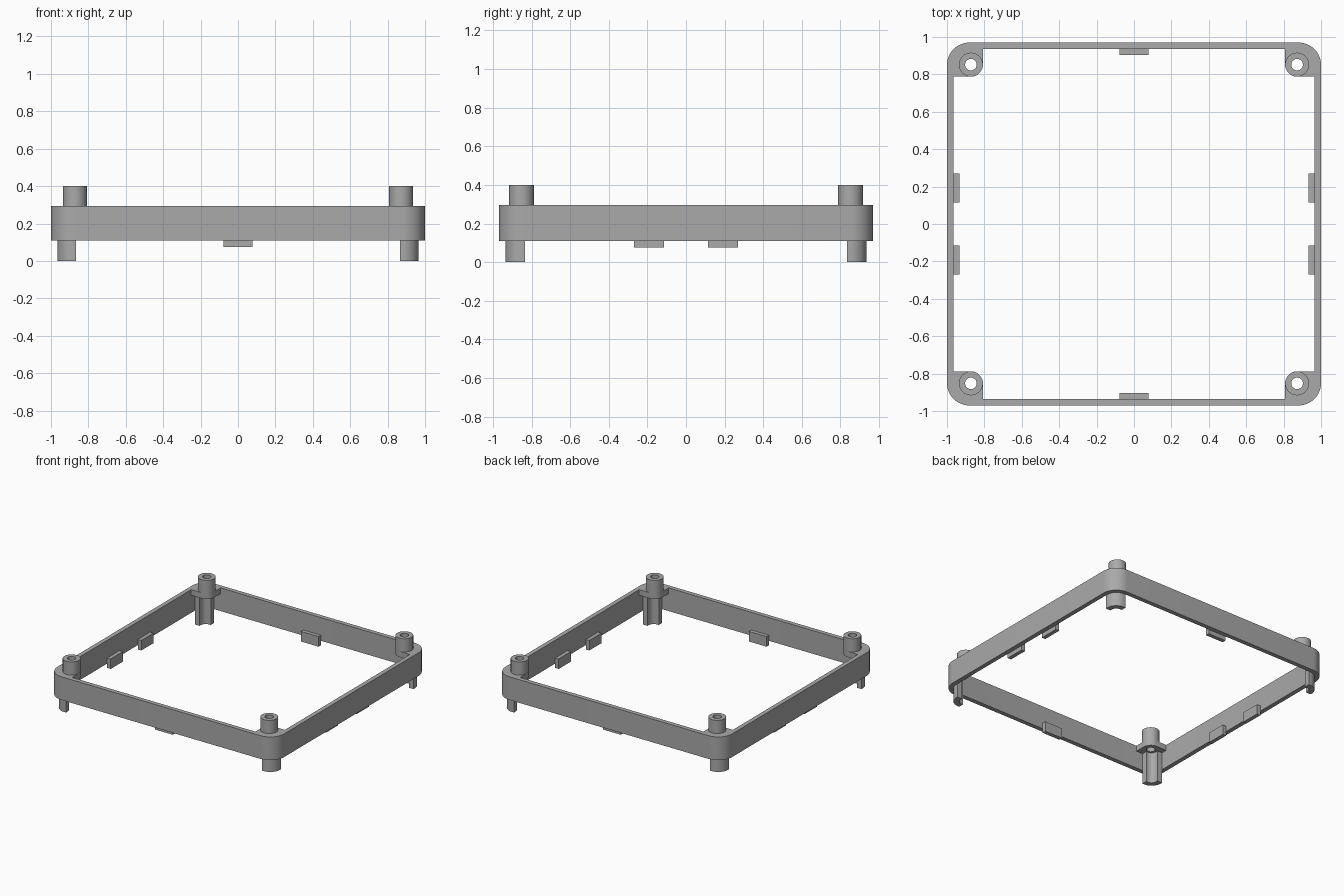
import bpy, bmesh, math

cube = bpy.data.objects.get("Cube")
if cube:
    bpy.data.objects.remove(cube, do_unlink=True)

# Single grey plastic
GREY = (0.4, 0.4, 0.4, 1.0)
plastic = bpy.data.materials.new("grey plastic")
plastic.use_nodes = True
plastic.diffuse_color = GREY
plastic.node_tree.nodes["Principled BSDF"].inputs["Base Color"].default_value = GREY


def arc(cx, cy, r, start, end, steps=12):
    angles = [math.radians(start + (end - start) * i / steps) for i in range(steps + 1)]
    return [(cx + r * math.cos(a), cy + r * math.sin(a)) for a in angles]


def circle(cx, cy, r, steps=40):
    return arc(cx, cy, r, 0, 360, steps)[:-1]


def rounded_rectangle(half_x, half_y, r):
    points = []
    for start, sx, sy in ((0, 1, 1), (90, -1, 1), (180, -1, -1), (270, 1, -1)):
        points += arc(sx * (half_x - r), sy * (half_y - r), r, start, start + 90)
    return points


def prism(name, loops, z0, z1, sx=1, sy=1):
    """Extrude an outline, with any further loops as holes."""
    bm = bmesh.new()
    edges = []
    for loop in loops:
        verts = [bm.verts.new((sx * x, sy * y, z0)) for x, y in loop]
        edges += [bm.edges.new((v, verts[i - 1])) for i, v in enumerate(verts)]
    bmesh.ops.triangle_fill(bm, use_beauty=True, use_dissolve=False, edges=edges)
    result = bmesh.ops.extrude_face_region(bm, geom=bm.faces[:])
    top = [g for g in result["geom"] if isinstance(g, bmesh.types.BMVert)]
    bmesh.ops.translate(bm, verts=top, vec=(0, 0, z1 - z0))
    bmesh.ops.recalc_face_normals(bm, faces=bm.faces[:])
    mesh = bpy.data.meshes.new(name)
    bm.to_mesh(mesh)
    bm.free()
    mesh.materials.append(plastic)
    obj = bpy.data.objects.new(name, mesh)
    bpy.context.collection.objects.link(obj)
    bpy.ops.object.select_all(action="DESELECT")
    obj.select_set(True)
    bpy.context.view_layer.objects.active = obj
    bpy.ops.object.shade_smooth_by_angle(angle=math.radians(30))
    return obj


# Main dimensions
HX, HY, WALL, RADIUS = 1.0, 0.97, 0.035, 0.12
IX, IY, IR = HX - WALL, HY - WALL, RADIUS - WALL
CX, CY = HX - RADIUS, HY - RADIUS
BASE, TOP, PLATE = 0.11, 0.295, 0.25
BX, BY, BR, HOLE = 0.872, 0.852, 0.064, 0.031

# Rounded wall frame
prism("frame_wall",
      [rounded_rectangle(HX, HY, RADIUS), rounded_rectangle(IX, IY, IR)], BASE, TOP)

# Corner plate, hollow boss and half-open leg at each corner
plate = ([(BX - BR, IY)] + arc(CX, CY, IR, 90, 0)
         + [(IX, BY - BR)] + arc(BX, BY, BR, 270, 180))
hole = circle(BX, BY, HOLE)
boss = circle(BX, BY, BR)
inner, tail = 0.043, 0.015
leg = ([(CX + IR, CY - tail)] + arc(CX, CY, IR, 0, 90) + [(CX - tail, CY + IR)]
       + [(CX - tail, CY + inner)] + arc(CX, CY, inner, 90, 0) + [(CX + inner, CY - tail)])

for side, sx in (("left", 1), ("right", -1)):
    for end, sy in (("front", -1), ("back", 1)):
        tag = f"{end}_{side}"
        prism(f"corner_plate_{tag}", [plate, hole], PLATE, TOP, sx, sy)
        prism(f"screw_boss_{tag}", [boss, hole], TOP, 0.4, sx, sy)
        prism(f"corner_leg_{tag}", [leg], 0, PLATE, sx, sy)


def box(x0, x1, y0, y1):
    return [(x0, y0), (x1, y0), (x1, y1), (x0, y1)]


# Locating tabs on the inner walls, reaching below the frame
TAB, TAB_LOW, TAB_HIGH = 0.031, 0.075, 0.155
for end, sy in (("front", -1), ("back", 1)):
    prism(f"tab_{end}", [box(-0.078, 0.078, IY - TAB, IY)], TAB_LOW, TAB_HIGH, 1, sy)
    for side, sx in (("left", 1), ("right", -1)):
        prism(f"tab_{side}_{end}", [box(IX - TAB, IX, 0.115, 0.27)],
              TAB_LOW, TAB_HIGH, sx, sy)
